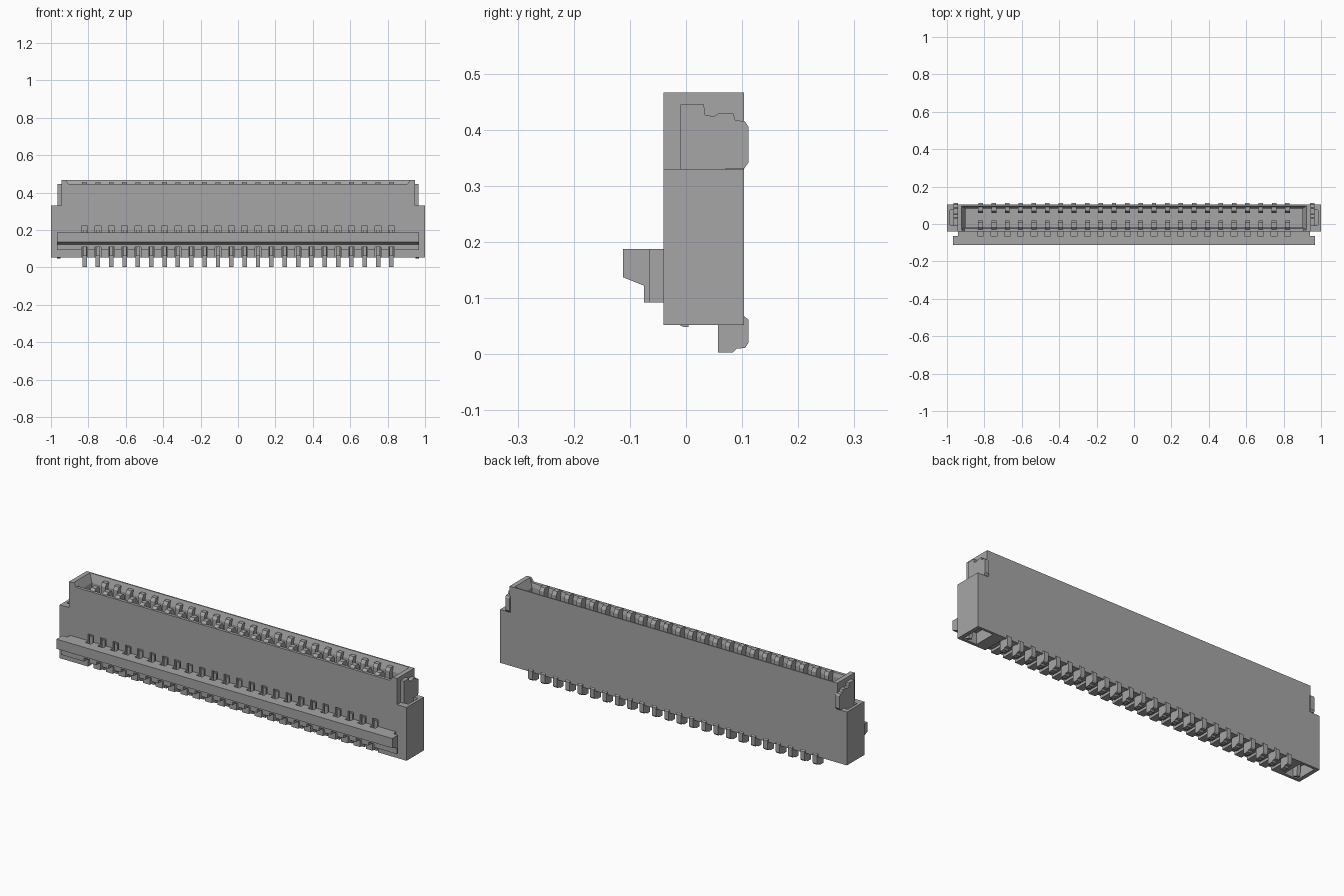
import bpy
import bmesh

if "Cube" in bpy.data.objects:
    bpy.data.objects.remove(bpy.data.objects["Cube"])

grey = bpy.data.materials.new("plain grey")
grey.use_nodes = True
grey.diffuse_color = (0.38, 0.38, 0.385, 1)
grey.node_tree.nodes["Principled BSDF"].inputs["Base Color"].default_value = grey.diffuse_color

COUNT, PITCH = 24, 0.0713
STATIONS = [(i - (COUNT - 1) / 2) * PITCH for i in range(COUNT)]


def prism(bm, pts, axis, a, b):
    """Extrude a profile from a to b: (y, z) along x, or (x, z) along y."""
    def place(p, t):
        return (t, p[0], p[1]) if axis == "x" else (p[0], t, p[1])
    ends = [[bm.verts.new(place(p, t)) for p in pts] for t in (a, b)]
    n = len(pts)
    for ring in ends:
        bm.faces.new(ring)
    for i in range(n):
        j = (i + 1) % n
        bm.faces.new((ends[0][i], ends[0][j], ends[1][j], ends[1][i]))


def box(bm, x0, x1, y0, y1, z0, z1):
    prism(bm, [(y0, z0), (y1, z0), (y1, z1), (y0, z1)], "x", x0, x1)


def make(name, bm):
    bmesh.ops.recalc_face_normals(bm, faces=bm.faces[:])
    mesh = bpy.data.meshes.new(name)
    bm.to_mesh(mesh)
    bm.free()
    mesh.materials.append(grey)
    obj = bpy.data.objects.new(name, mesh)
    bpy.context.collection.objects.link(obj)
    return obj


def cut(obj, bm):
    cutter = make("cutter", bm)
    cutter.hide_render = True
    mod = obj.modifiers.new("cut", "BOOLEAN")
    mod.operation, mod.solver, mod.object = "DIFFERENCE", "EXACT", cutter
    bpy.context.view_layer.objects.active = obj
    bpy.ops.object.modifier_apply(modifier=mod.name)
    bpy.data.objects.remove(cutter)


def row(profile, width):
    """One profile repeated at every contact station."""
    bm = bmesh.new()
    for x in STATIONS:
        prism(bm, profile, "x", x - width / 2, x + width / 2)
    return bm


def rect(y0, y1, z0, z1):
    return [(y0, z0), (y1, z0), (y1, z1), (y0, z1)]


# Housing with stepped shoulders
bm = bmesh.new()
outline = [(-1, .052), (1, .052), (1, .33), (.945, .33),
           (.945, .466), (-.945, .466), (-.945, .33), (-1, .33)]
prism(bm, outline, "y", -.04, .103)
housing = make("housing", bm)

# Mating cavity
bm = bmesh.new()
box(bm, -.9, .9, -.018, .082, .2, .5)
cut(housing, bm)

# Flared mouth of the cavity
bm = bmesh.new()
rims = []
for hx, y0, y1, z in ((.9, -.018, .082, .425), (.922, -.03, .097, .468)):
    rims.append([bm.verts.new((x, y, z)) for x, y in
                 ((-hx, y0), (hx, y0), (hx, y1), (-hx, y1))])
for ring in rims:
    bm.faces.new(ring)
for i in range(4):
    j = (i + 1) % 4
    bm.faces.new((rims[0][i], rims[0][j], rims[1][j], rims[1][i]))
cut(housing, bm)

# Lowered front wall with sloping ends
bm = bmesh.new()
prism(bm, [(-.905, .446), (.905, .446), (.928, .48), (-.928, .48)], "y", -.06, .0)
cut(housing, bm)

# Contact windows in front, contact slots below, end pockets
cut(housing, row(rect(-.06, -.028, .17, .222), .032))
cut(housing, row(rect(-.06, .09, .03, .11), .032))
bm = bmesh.new()
for s in (-1, 1):
    x0, x1 = sorted((s * .9, s * .98))
    box(bm, x0, x1, -.025, .09, .03, .11)
    x0, x1 = sorted((s * .953, s * .985))
    box(bm, x0, x1, -.005, .075, .28, .36)
cut(housing, bm)

# Locking bar along the front: narrow neck plus wide lip
bm = bmesh.new()
prism(bm, [(-.112, .187), (-.112, .137), (-.075, .122),
           (-.075, .092), (-.064, .092), (-.064, .187)], "x", -.968, .968)
locking_bar = make("locking_bar", bm)
cut(locking_bar, row(rect(-.09, -.05, .08, .11), .032))
bm = bmesh.new()
box(bm, -.94, .94, -.064, -.04, .092, .187)
bar_neck = make("bar_neck", bm)
cut(bar_neck, row(rect(-.09, -.03, .08, .11), .032))
cut(bar_neck, row(rect(-.09, -.03, .165, .2), .032))

# Contacts: tips inside the mouth, beams, solder tails
make("front_contacts", row([(-.03, .2), (.004, .2), (.018, .41), (.018, .44),
                            (.008, .457), (-.018, .457), (-.03, .446)], .026))
make("back_contacts", row([(.06, .2), (.09, .2), (.09, .45), (.07, .45),
                           (.06, .435)], .026))
make("window_contacts", row(rect(-.037, -.025, .165, .212), .018))
make("contact_roots", row(rect(-.02, .06, .06, .112), .02))
make("solder_tails", row([(.057, .003), (.083, .003), (.09, .01), (.105, .011),
                          (.111, .02), (.111, .062), (.104, .067), (.09, .112),
                          (.057, .112)], .024))

# Metal hold-down clip at each end, with a small foot underneath
clip = [(-.01, .29), (-.01, .445), (.032, .445), (.034, .426), (.05, .424),
        (.06, .43), (.084, .43), (.088, .417), (.105, .415), (.111, .406),
        (.111, .341), (.104, .331), (.07, .331), (.07, .29)]
for side, s in (("left", 1), ("right", -1)):
    bm = bmesh.new()
    prism(bm, clip, "x", s * .94, s * .964)
    make(side + "_hold_down_clip", bm)
    bm = bmesh.new()
    prism(bm, [(-.03, .112), (-.03, .06), (-.003, .048), (.004, .048),
               (.008, .112)], "x", s * .95, s * .968)
    make(side + "_clip_foot", bm)
